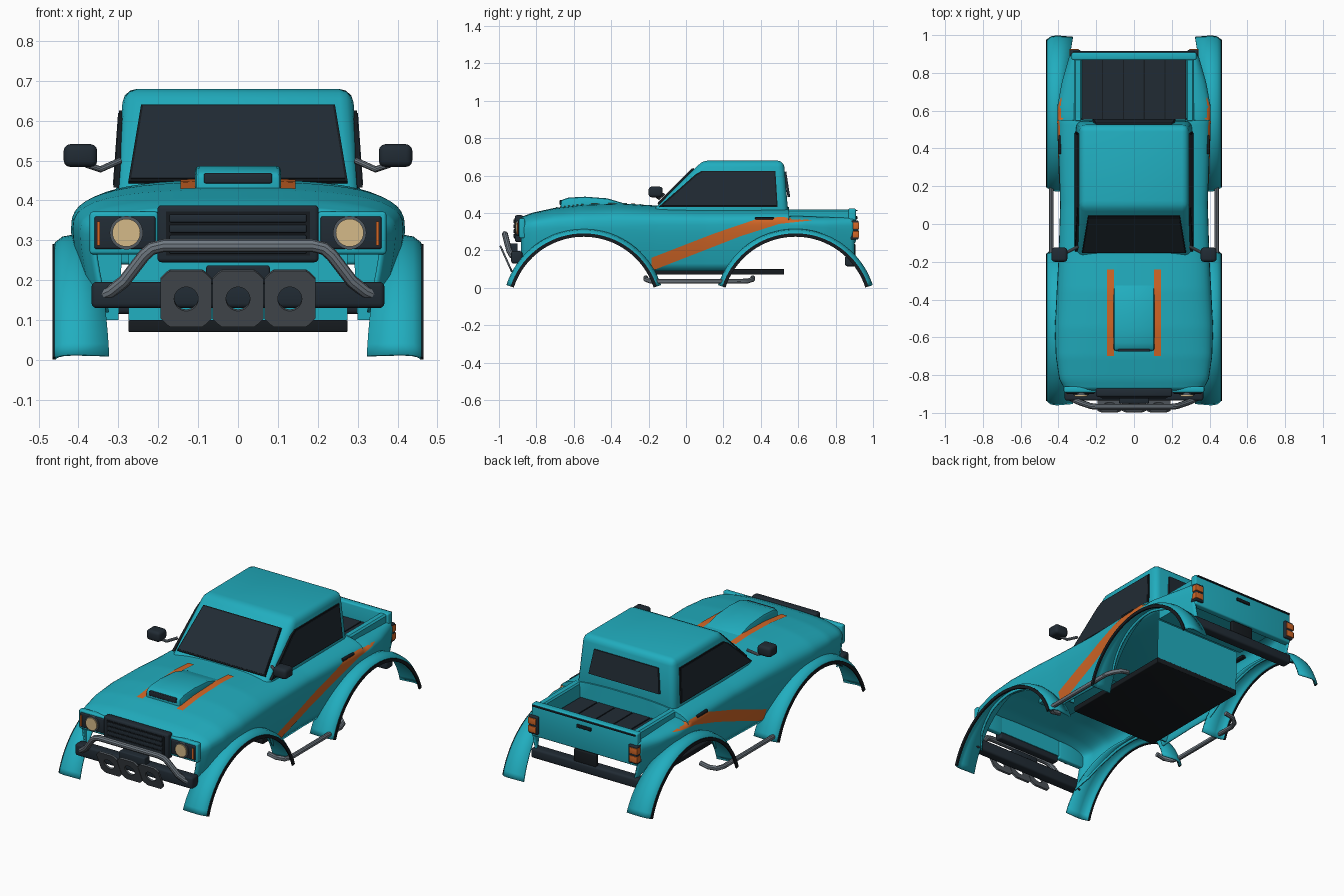
import bpy, bmesh, math
from mathutils import Vector

if "Cube" in bpy.data.objects:
    bpy.data.objects.remove(bpy.data.objects["Cube"])


def material(name, r, g, b):
    m = bpy.data.materials.new(name)
    m.use_nodes = True
    m.diffuse_color = (r, g, b, 1)
    m.node_tree.nodes["Principled BSDF"].inputs["Base Color"].default_value = (r, g, b, 1)
    return m


TEAL = material("teal paint", .015, .42, .52)
DARK = material("dark plastic", .015, .024, .034)
BLACK = material("black trim", .008, .011, .014)
GREY = material("plate grey", .085, .10, .115)
STEEL = material("tube steel", .16, .19, .22)
ORANGE = material("orange", .65, .135, .02)
LAMP = material("lamp cream", .66, .49, .25)


def finish(name, bm, mat, mirror=False, thick=0, normals=True, smooth=True):
    if normals:
        bmesh.ops.recalc_face_normals(bm, faces=bm.faces)
    me = bpy.data.meshes.new(name)
    bm.to_mesh(me)
    bm.free()
    if smooth:
        me.set_sharp_from_angle(angle=math.radians(35))
    for p in me.polygons:
        p.use_smooth = smooth
    me.materials.append(mat)
    ob = bpy.data.objects.new(name, me)
    bpy.context.collection.objects.link(ob)
    if thick:
        mod = ob.modifiers.new("Thickness", 'SOLIDIFY')
        mod.thickness, mod.offset = thick, 0
    if mirror:
        ob.modifiers.new("Mirror", 'MIRROR')
    return ob


def bevel(bm, width, seg=3):
    if width:
        edges = [e for e in bm.edges if e.calc_face_angle(0) > .3]
        bmesh.ops.bevel(bm, geom=edges, offset=width, segments=seg, profile=.5, affect='EDGES')


def box(name, xs, ys, zs, mat, mirror=False, round_=0, warp=None):
    bm = bmesh.new()
    bmesh.ops.create_cube(bm, size=1)
    for v in bm.verts:
        v.co = Vector([r[0] if c < 0 else r[1] for c, r in zip(v.co, (xs, ys, zs))])
        if warp:
            v.co = warp(v.co)
    bevel(bm, round_)
    return finish(name, bm, mat, mirror)


def prism(name, place, pts, a, b, mat, mirror=False, round_=0):
    """Extrude an outline; place(p, q, depth) gives the 3D point."""
    bm = bmesh.new()
    low, high = [[bm.verts.new(place(p, q, d)) for p, q in pts] for d in (a, b)]
    bm.faces.new(low)
    bm.faces.new(high)
    for i in range(len(pts)):
        bm.faces.new((low[i - 1], low[i], high[i], high[i - 1]))
    bmesh.ops.recalc_face_normals(bm, faces=bm.faces)
    bevel(bm, round_, 2)
    return finish(name, bm, mat, mirror)


def along_x(p, q, d): return (d, p, q)
def along_y(p, q, d): return (p, d, q)


def panel(name, pts, mat, mirror=False, thick=.012):
    bm = bmesh.new()
    bm.faces.new([bm.verts.new(p) for p in pts])
    return finish(name, bm, mat, mirror, thick, False, False)


def sheet(name, fn, nu, nv, mat, mirror=False, thick=0, smooth=True):
    bm = bmesh.new()
    g = [[bm.verts.new(fn(i / nu, j / nv)) for j in range(nv + 1)] for i in range(nu + 1)]
    for i in range(nu):
        for j in range(nv):
            bm.faces.new((g[i][j], g[i + 1][j], g[i + 1][j + 1], g[i][j + 1]))
    bmesh.ops.remove_doubles(bm, verts=bm.verts, dist=1e-5)
    return finish(name, bm, mat, mirror, thick, False, smooth)


def tube(name, pts, r, mat, mirror=False):
    cu = bpy.data.curves.new(name, 'CURVE')
    cu.dimensions, cu.bevel_depth, cu.bevel_resolution, cu.use_fill_caps = '3D', r, 3, True
    s = cu.splines.new('POLY')
    s.points.add(len(pts) - 1)
    for p, c in zip(s.points, pts):
        p.co = (*c, 1)
    tmp = bpy.data.objects.new(name + " path", cu)
    bpy.context.collection.objects.link(tmp)
    bm = bmesh.new()
    bm.from_mesh(tmp.evaluated_get(bpy.context.evaluated_depsgraph_get()).to_mesh())
    bpy.data.objects.remove(tmp)
    return finish(name, bm, mat, mirror)


def lerp(table, t, k=1):
    for a, b in zip(table, table[1:]):
        if t <= b[0]:
            f = max(0, (t - a[0]) / (b[0] - a[0]))
            return a[k] + (b[k] - a[k]) * f
    return table[-1][k]


# Body shape: y, half width, shoulder height, top height
STATIONS = [(-.88, .36, .31, .375), (-.82, .392, .32, .398), (-.7, .41, .33, .424), (-.55, .415, .33, .442),
            (-.35, .405, .33, .448), (-.17, .395, .335, .437), (.1, .387, .335, .43), (.45, .397, .34, .43),
            (.62, .402, .34, .43), (.75, .378, .335, .43), (.9, .335, .33, .43)]
ARCHES = (-.547, .585)
AZ, AR, BED, POW = -.12, .41, .548, 2.8


def size(y): return [lerp(STATIONS, y, k) for k in (1, 2, 3)]


def side_x(y, z):
    w, zs, zt = size(y)
    if z <= zs:
        return w - .05 * ((zs - z) / .25) ** 1.5
    if y > BED:
        return .315 + (w - .315) * math.sqrt(max(0, 1 - ((z - zs) / .04) ** 2))
    return w * max(0, 1 - ((z - zs) / (zt - zs)) ** POW) ** (1 / POW)


def hood_z(x, y):
    w, zs, zt = size(y)
    return zs + (zt - zs) * (1 - min(1, x / w) ** POW) ** (1 / POW)


def sill(y):
    return max([.09] + [AZ + math.sqrt(AR ** 2 - (y - c) ** 2) for c in ARCHES if abs(y - c) < AR])


def section(y):
    w, zs, zt = size(y)
    zb = sill(y)
    half = [(side_x(y, zb + (zs - zb) * i / 6), zb + (zs - zb) * i / 6) for i in range(7)]
    if y > BED:
        for i in range(1, 7):
            z = zs + .04 * math.sin(i * math.pi / 12)
            half.append((side_x(y, z), z))
        half += [(.315, .41), (.308, .416), (.285, .416), (.28, .41), (.28, .325), (.1, .325)]
    else:
        for i in range(1, 13):
            a = i / 13 * math.pi / 2
            half.append((w * math.cos(a) ** (2 / POW), zs + (zt - zs) * math.sin(a) ** (2 / POW)))
    return half + [(-x, z) for x, z in reversed(half)]


ys = sorted([-.88 + 1.78 * i / 90 for i in range(91)] + [BED - .001, BED + .001])
rings = [section(y) for y in ys]
nu, nv = len(ys) - 1, len(rings[0]) - 1
sheet("body shell", lambda u, v: (rings[round(u * nu)][round(v * nv)][0], ys[round(u * nu)],
                                  rings[round(u * nu)][round(v * nv)][1]), nu, nv, TEAL, thick=.008)
front = [p for p in section(-.88) if p[1] > .25]
prism("front fascia", along_y, front, -.886, -.865, TEAL)
panel("door jamb", [(.30, -.145, .10), (.35, -.145, .10), (.385, -.145, .28), (.29, -.145, .28)], TEAL, True, .008)

# Wheel arch flares with black lips
for c, label in zip(ARCHES, ("front", "rear")):
    def flare(u, v, c=c):
        a = math.radians(18 + 144 * u)
        x, r = [(.39 - .07 * abs(math.cos(a)), .422), (.41, .43), (.438, .425), (.455, .412), (.46, .40)][round(v * 4)]
        return (x, c + r * math.cos(a), AZ + r * math.sin(a))

    def lip(u, v, c=c):
        a = math.radians(18 + 144 * u)
        r = .393 + .018 * v
        return (.461, c + r * math.cos(a), AZ + r * math.sin(a))
    sheet(label + " arch flare", flare, 36, 4, TEAL, True, .01)
    sheet(label + " arch lip", lip, 36, 1, BLACK, True, .009, False)

# Cab and glass
def cab_shape(co):
    t = (co.z - .38) / .30
    return Vector((co.x * (1 - .07 * t), co.y + (.30 * t if co.y < 0 else -.025 * t), co.z))


box("cab", (-.309, .309), (-.21, .548), (.38, .68), TEAL, round_=.034, warp=cab_shape)


def shield(x, z): return (x, -.214 + (z - .38), z)


panel("windshield", [shield(-.275, .445), shield(.275, .445), shield(.243, .637), shield(-.243, .637)], BLACK)
panel("windshield glass", [shield(-.268, .45), shield(.268, .45), shield(.238, .632), shield(-.238, .632)], DARK, thick=.017)
for name, mat, pts, t in (("side window", BLACK, [(-.145, .432), (.49, .432), (.478, .625), (.085, .625), (.05, .605)], .014),
                          ("side glass", DARK, [(-.125, .438), (.483, .438), (.472, .619), (.09, .619), (.058, .60)], .018)):
    panel(name, [(.309 * (1 - .07 * (z - .38) / .3), y, z) for y, z in pts], mat, True, t)
panel("rear window", [(.22, .550, .485), (-.22, .550, .485), (-.20, .529, .62), (.20, .529, .62)], DARK, thick=.014)

# Hood scoop and stripes
prism("hood scoop", along_x, [(-.672, .40), (-.67, .468), (-.63, .482), (-.54, .487), (-.42, .478), (-.31, .445), (-.31, .40)],
      -.108, .108, TEAL, round_=.012)
box("scoop opening", (-.085, .085), (-.676, -.655), (.443, .469), DARK, round_=.004)


def hood_stripe(u, v):
    x, y = .106 + .038 * u, -.70 + .46 * v
    return (x, y, hood_z(x, y) + .007)


def side_stripe(u, v):
    y = -.185 + .855 * u
    top = lerp([(-.185, .16), (.15, .29), (.40, .375), (.52, .378), (.67, .362)], y)
    low = lerp([(-.185, .09), (.29, .275), (.50, .342), (.67, .36)], y)
    z = low + (top - low) * v
    return (side_x(y, z) + .007, y, z)


sheet("hood stripe", hood_stripe, 2, 20, ORANGE, True)
sheet("side stripe", side_stripe, 40, 6, ORANGE, True)

# Grille and headlights
box("grille frame", (-.202, .202), (-.915, -.87), (.245, .388), DARK, round_=.01)
box("grille recess", (-.18, .18), (-.918, -.90), (.262, .372), BLACK)
for i in range(4):
    box("grille bar", (-.172, .172), (-.923, -.91), (.267 + .026 * i, .287 + .026 * i), DARK, round_=.004)
box("headlight surround", (.20, .372), (-.892, -.86), (.265, .372), TEAL, True, .008)
box("headlight housing", (.207, .36), (-.899, -.87), (.278, .36), DARK, True, .006)
box("front marker", (.346, .354), (-.903, -.88), (.287, .347), ORANGE, True)


def disc(x, z, r): return [(x + r * math.cos(k * math.pi / 14), z + r * math.sin(k * math.pi / 14)) for k in range(28)]


prism("headlight ring", along_y, disc(.28, .319, .042), -.906, -.88, GREY, True)
prism("headlight lens", along_y, disc(.28, .319, .035), -.912, -.88, LAMP, True)

# Front bumper, bull bar and skid plates
box("front bumper", (-.367, .367), (-.935, -.875), (.13, .196), DARK, round_=.012)
box("winch mount", (-.08, .08), (-.95, -.90), (.19, .237), DARK, round_=.006)
half = [(.345, -.915, .16), (.318, -.93, .172), (.285, -.945, .198), (.235, -.962, .263), (.215, -.966, .28), (.185, -.968, .287)]
tube("bull bar", half + [(-x, y, z) for x, y, z in reversed(half)], .016, STEEL)
for cx in (-.13, 0, .13):
    def plate(u, v, cx=cx):
        a = u * math.tau
        c, s = math.cos(a), math.sin(a)
        r = .03 if v < .5 else min(.064 / max(abs(c), 1e-6), .07 / max(abs(s), 1e-6), .113 / (abs(c) + abs(s)))
        return (cx + r * c, -.962 - .45 * r * s, .155 + r * s)
    sheet("skid plate", plate, 48, 1, GREY, thick=.01, smooth=False)

# Floor, bulkhead, bed
box("floor plate", (-.275, .275), (-.17, .525), (.07, .10), BLACK, round_=.004)
panel("bulkhead", [(.275, .522, .10), (-.275, .522, .10), (-.275, .53, .33), (.275, .53, .33)], TEAL, thick=0)
box("bed floor", (-.277, .277), (.553, .872), (.325, .333), BLACK)
for i in range(5):
    x = -.273 + .11 * i
    box("bed plank", (x, x + .104), (.555, .87), (.328, .339), DARK)

# Tail
box("tailgate", (-.33, .33), (.868, .908), (.24, .424), TEAL, round_=.008)
box("tailgate trim", (-.32, .32), (.90, .917), (.411, .417), DARK)
box("tailgate handle", (-.045, .045), (.90, .916), (.365, .383), BLACK, round_=.004)
box("tail light housing", (.283, .339), (.875, .922), (.258, .36), DARK, True, .006)
for z in (.268, .314):
    box("tail light lens", (.292, .342), (.892, .926), (z, z + .035), ORANGE, True, .003)
box("rear bumper", (-.335, .335), (.85, .91), (.115, .17), DARK, round_=.012)
box("rear plate", (-.07, .07), (.88, .905), (.165, .235), BLACK, round_=.005)

# Side steps, mirrors, handles
tube("side step", [(.34, -.215, .054), (.39, -.215, .045), (.425, -.19, .036), (.438, -.15, .035), (.438, .29, .035),
                   (.425, .33, .036), (.39, .357, .045), (.34, .357, .054)], .013, STEEL, True)
box("mirror", (.353, .437), (-.20, -.125), (.484, .541), DARK, True, .016)
tube("mirror arm", [(.295, -.12, .50), (.345, -.145, .478), (.38, -.16, .49)], .008, STEEL, True)
box("door handle", (.365, .40), (.37, .47), (.364, .378), BLACK, True, .004)
